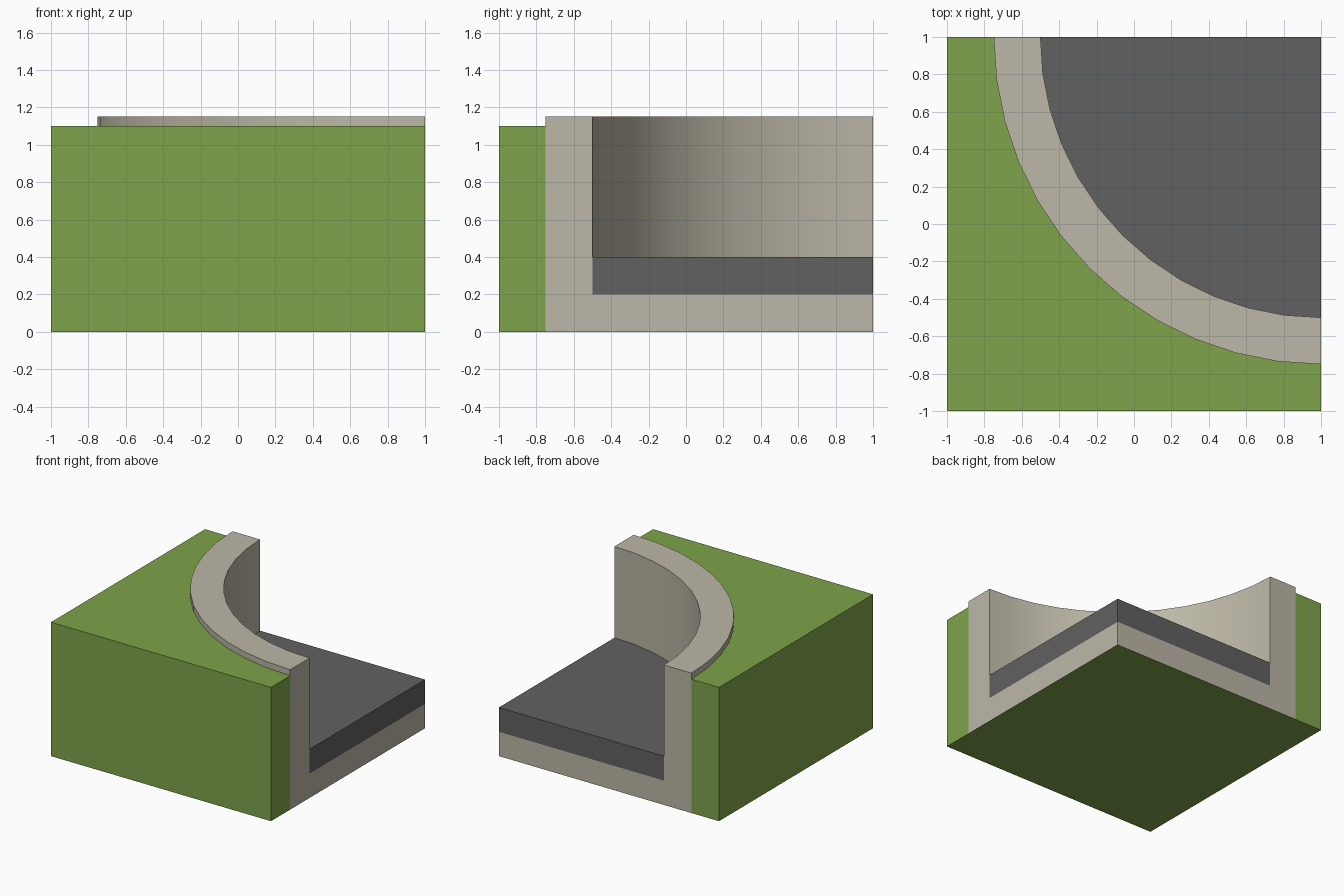
import bpy
import bmesh
from math import cos, sin, pi, radians

default = bpy.data.objects.get("Cube")
if default:
    bpy.data.objects.remove(default, do_unlink=True)

CENTRE = 1.0          # the curve turns around this corner (x and y)
OUTER, INNER = 1.75, 1.5
STEPS = 12            # segments in the quarter turn


def material(name, rgb):
    mat = bpy.data.materials.new(name)
    mat.use_nodes = True
    mat.diffuse_color = (*rgb, 1)
    mat.node_tree.nodes["Principled BSDF"].inputs["Base Color"].default_value = (*rgb, 1)
    return mat


grass = material("grass_green", (0.209, 0.366, 0.07))
stone = material("pale_stone", (0.503, 0.474, 0.386))
asphalt = material("dark_asphalt", (0.12, 0.12, 0.12))


def arc(radius):
    """Quarter arc from the back edge round to the right-hand edge."""
    angles = [pi + pi / 2 * i / STEPS for i in range(STEPS + 1)]
    return [(CENTRE + radius * cos(a), CENTRE + radius * sin(a)) for a in angles]


def finish(name, bm, mats):
    bmesh.ops.remove_doubles(bm, verts=bm.verts, dist=0.0001)
    bmesh.ops.recalc_face_normals(bm, faces=bm.faces)
    mesh = bpy.data.meshes.new(name)
    bm.to_mesh(mesh)
    bm.free()
    for mat in mats:
        mesh.materials.append(mat)
    obj = bpy.data.objects.new(name, mesh)
    bpy.context.collection.objects.link(obj)
    bpy.ops.object.select_all(action='DESELECT')
    obj.select_set(True)
    bpy.context.view_layer.objects.active = obj
    bpy.ops.object.shade_smooth_by_angle(angle=radians(30))
    return obj


def prism(name, outline, bottom, top, mats):
    """Upright solid over a flat outline."""
    bm = bmesh.new()
    low = [bm.verts.new((x, y, bottom)) for x, y in outline]
    high = [bm.verts.new((x, y, top)) for x, y in outline]
    bm.faces.new(low)
    bm.faces.new(high)
    for i in range(len(outline)):
        j = (i + 1) % len(outline)
        bm.faces.new((low[i], low[j], high[j], high[i]))
    return finish(name, bm, mats)


def quarter_lathe(name, profile, mats):
    """Turn a closed (radius, z) profile through the quarter arc."""
    bm = bmesh.new()
    columns = [[bm.verts.new((x, y, z)) for x, y in arc(r)] for r, z in profile]
    for a, b in zip(columns, columns[1:] + columns[:1]):
        if a[0].co.xy == b[0].co.xy == a[-1].co.xy:
            continue                       # nothing to sweep along the axis
        for i in range(STEPS):
            bm.faces.new((a[i], b[i], b[i + 1], a[i + 1]))
    bm.faces.new([c[0] for c in columns])
    bm.faces.new([c[-1] for c in columns])
    bmesh.ops.dissolve_degenerate(bm, dist=0.0001, edges=bm.edges)
    return finish(name, bm, mats)


# Grass block, cut away along the outer curve
prism("grass_block", [(-1, 1), (-1, -1), (1, -1)] + arc(OUTER)[::-1], 0, 1.1, [grass])

# Stone retaining wall with its floor in one piece; the underside is green
wall = quarter_lathe(
    "stone_wall_and_floor",
    [(0, 0), (OUTER, 0), (OUTER, 1.15), (INNER, 1.15), (INNER, 0.2), (0, 0.2)],
    [stone, grass])
for face in wall.data.polygons:
    if face.center.z < 0.01:
        face.material_index = 1

# Asphalt slab lying inside the wall
prism("asphalt_slab", arc(INNER) + [(CENTRE, CENTRE)], 0.2, 0.4, [asphalt])
